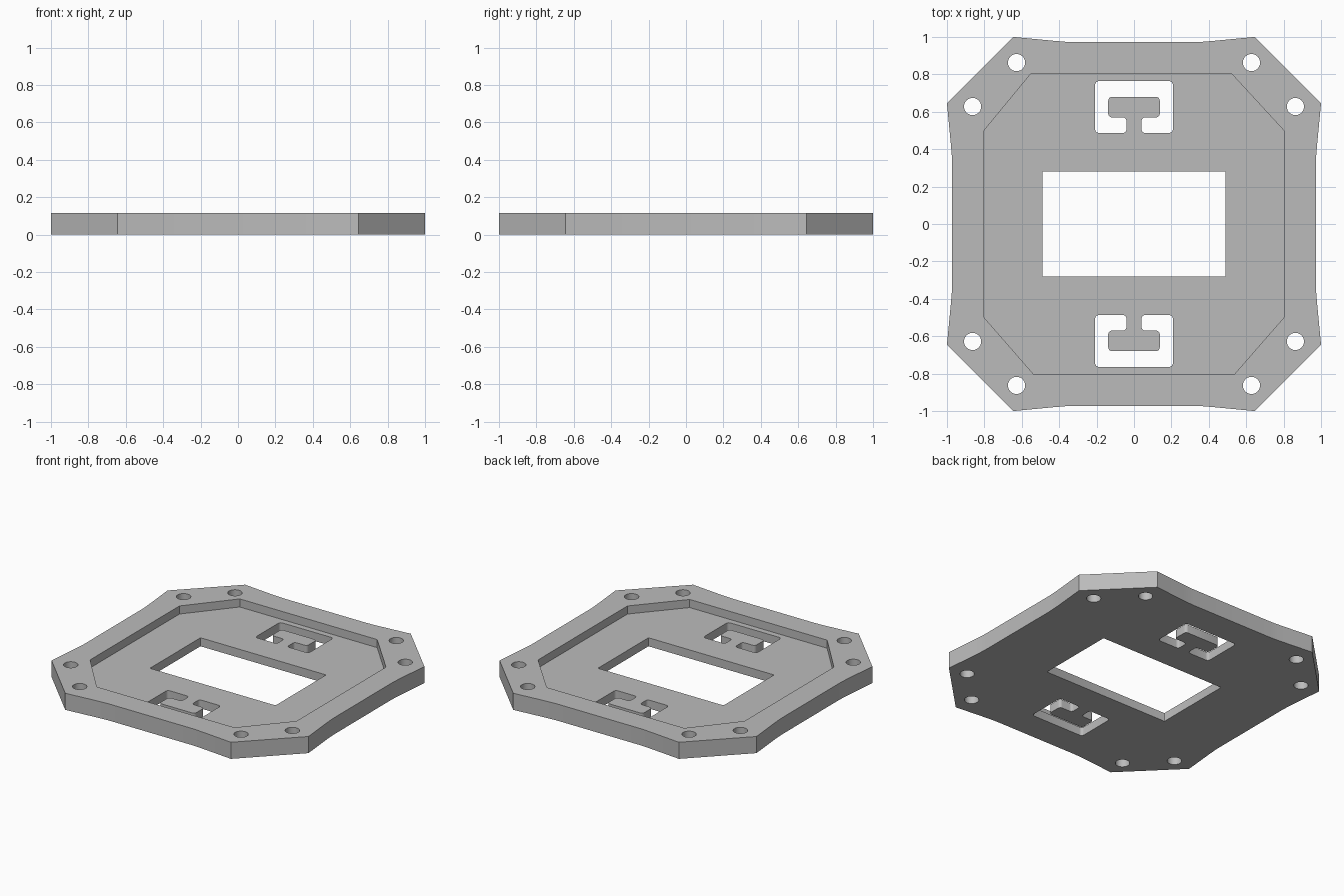
import bpy
import bmesh
import math
from mathutils import Vector

cube = bpy.data.objects.get("Cube")
if cube:
    bpy.data.objects.remove(cube, do_unlink=True)

HEIGHT = 0.117
FLOOR = 0.06

grey = bpy.data.materials.new("plain grey")
grey.use_nodes = True
colour = (0.5, 0.5, 0.5, 1)
grey.diffuse_color = colour
grey.node_tree.nodes["Principled BSDF"].inputs["Base Color"].default_value = colour


def prism(name, outline, z0, z1):
    """Extrude a flat outline between two heights."""
    bm = bmesh.new()
    face = bm.faces.new([bm.verts.new((x, y, z0)) for x, y in outline])
    top = bmesh.ops.extrude_face_region(bm, geom=[face])["geom"]
    verts = [v for v in top if isinstance(v, bmesh.types.BMVert)]
    bmesh.ops.translate(bm, verts=verts, vec=(0, 0, z1 - z0))
    bmesh.ops.recalc_face_normals(bm, faces=bm.faces)
    mesh = bpy.data.meshes.new(name)
    bm.to_mesh(mesh)
    bm.free()
    mesh.materials.append(grey)
    ob = bpy.data.objects.new(name, mesh)
    bpy.context.collection.objects.link(ob)
    return ob


def rounded(points, radius, steps=5):
    """Round every corner of a right-angled outline."""
    result = []
    for i, p in enumerate(points):
        p = Vector(p)
        a = (Vector(points[i - 1]) - p).normalized() * radius
        b = (Vector(points[(i + 1) % len(points)]) - p).normalized() * radius
        for k in range(steps + 1):
            t = k / steps * math.pi / 2
            result.append(p + a * (1 - math.sin(t)) + b * (1 - math.cos(t)))
    return result


def circle(cx, cy, radius, count=40):
    angles = [2 * math.pi * i / count for i in range(count)]
    return [(cx + radius * math.cos(a), cy + radius * math.sin(a)) for a in angles]


# Plate outline: one gently waisted side, turned four times
half_side = [(0.645, 1), (0.42, 0.9785), (0.37, 0.9745), (0.32, 0.972)]
side = half_side + [(-x, y) for x, y in reversed(half_side)]
outline = []
for turn in range(4):
    for x, y in side:
        for _ in range(turn):
            x, y = -y, x
        outline.append((x, y))
plate = prism("mounting_plate", outline, 0, HEIGHT)

# Shallow eight-sided pocket
pocket = [(-0.55, 0.805), (0.52, 0.805), (0.804, 0.497), (0.804, -0.497),
          (0.535, -0.805), (-0.535, -0.805), (-0.804, -0.497), (-0.804, 0.497)]
cutters = [prism("pocket_cutter", pocket, FLOOR, HEIGHT + 0.1)]

# Central window
window = [(-0.489, -0.281), (0.489, -0.281), (0.489, 0.281), (-0.489, 0.281)]
cutters.append(prism("window_cutter", rounded(window, 0.006, 3), -0.1, HEIGHT + 0.1))

# Strap slots, each wrapped around a T-shaped tongue
half_slot = [(0.04, 0.487), (0.04, 0.57), (0.138, 0.57), (0.138, 0.679)]
half_outer = [(0.208, 0.764), (0.208, 0.487)]
right = half_outer + half_slot
slot = right + [(-x, y) for x, y in reversed(right)]
for sign in (1, -1):
    path = rounded([(x, y * sign) for x, y in slot], 0.02)
    cutters.append(prism("slot_cutter", path, -0.1, HEIGHT + 0.1))

# Screw holes in pairs at the corners
for sx in (1, -1):
    for sy in (1, -1):
        for x, y in ((0.628, 0.863), (0.863, 0.628)):
            cutters.append(prism("screw_hole_cutter", circle(sx * x, sy * y, 0.046),
                                 -0.1, HEIGHT + 0.1))

# Cut everything out of the plate
bpy.ops.object.select_all(action="DESELECT")
plate.select_set(True)
bpy.context.view_layer.objects.active = plate
for cutter in cutters:
    cutter.hide_render = True
    mod = plate.modifiers.new("cut", "BOOLEAN")
    mod.operation = "DIFFERENCE"
    mod.solver = "EXACT"
    mod.object = cutter
    bpy.ops.object.modifier_apply(modifier=mod.name)
    bpy.data.objects.remove(cutter, do_unlink=True)

bpy.ops.object.shade_smooth_by_angle(angle=math.radians(30))
